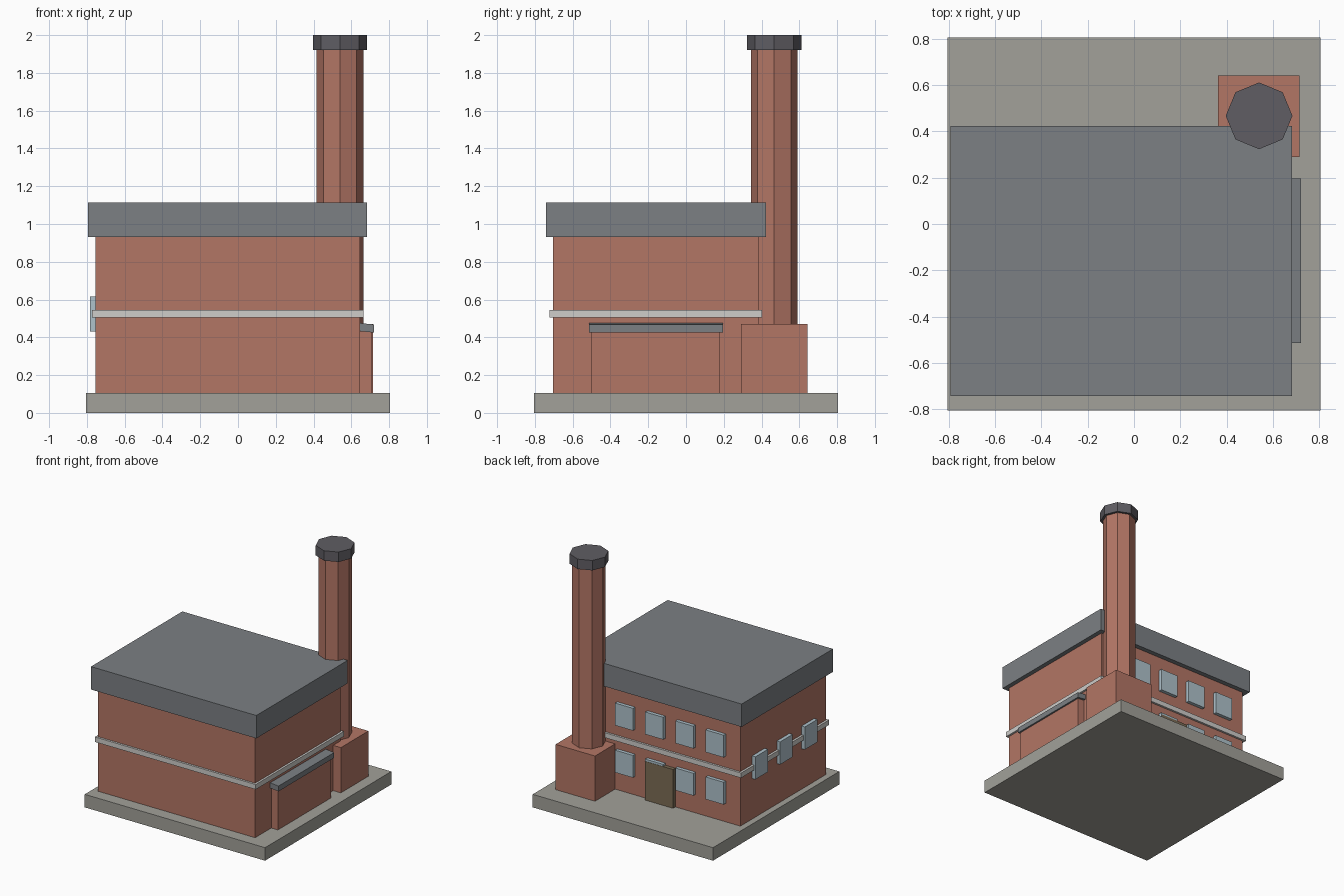
import bpy, bmesh

if "Cube" in bpy.data.objects:
    bpy.data.objects.remove(bpy.data.objects["Cube"])


def mat(name, r, g, b):
    m = bpy.data.materials.new(name)
    m.diffuse_color = (r, g, b, 1)
    m.use_nodes = True
    m.node_tree.nodes["Principled BSDF"].inputs["Base Color"].default_value = m.diffuse_color
    return m


brick = mat("brick", 0.45, 0.18, 0.13)
stone = mat("stone", 0.36, 0.355, 0.32)
slate = mat("slate", 0.20, 0.215, 0.23)
trim = mat("trim", 0.62, 0.61, 0.59)
glass = mat("glass", 0.43, 0.54, 0.60)
wood = mat("wood", 0.20, 0.15, 0.09)
soot = mat("soot", 0.115, 0.11, 0.125)


def finish(name, bm, m):
    me = bpy.data.meshes.new(name)
    bm.to_mesh(me)
    bm.free()
    me.materials.append(m)
    ob = bpy.data.objects.new(name, me)
    bpy.context.collection.objects.link(ob)
    return ob


def box(name, m, x, y, z, drop=0):
    """Box from (min, max) ranges; drop lowers the +x side to make a slope."""
    bm = bmesh.new()
    bmesh.ops.create_cube(bm, size=1)
    for v in bm.verts:
        right = v.co.x > 0
        v.co = [r[1] if c > 0 else r[0] for c, r in zip(v.co, (x, y, z))]
        if right:
            v.co.z -= drop
    return finish(name, bm, m)


def octagon(name, m, cx, cy, r, z0, z1):
    bm = bmesh.new()
    bmesh.ops.create_cone(bm, cap_ends=True, segments=8, radius1=r, radius2=r, depth=z1 - z0)
    bmesh.ops.translate(bm, verts=bm.verts, vec=(cx, cy, (z0 + z1) / 2))
    return finish(name, bm, m)


# Ground slab and main building
box("base_slab", stone, (-0.805, 0.805), (-0.805, 0.805), (0, 0.105))
box("main_walls", brick, (-0.755, 0.647), (-0.705, 0.385), (0.105, 0.94))
box("roof_slab", slate, (-0.793, 0.683), (-0.742, 0.423), (0.93, 1.115))
box("trim_band", trim, (-0.773, 0.664), (-0.722, 0.402), (0.505, 0.545))

# Low annex with slightly sloped roof
box("annex_walls", brick, (0.60, 0.706), (-0.50, 0.18), (0.105, 0.43))
box("annex_roof", slate, (0.60, 0.721), (-0.513, 0.197), (0.437, 0.48), drop=0.012)

# Chimney
box("chimney_plinth", brick, (0.363, 0.715), (0.29, 0.642), (0.105, 0.47))
octagon("chimney_shaft", brick, 0.54, 0.467, 0.124, 0.47, 1.93)
octagon("chimney_cap", soot, 0.54, 0.467, 0.144, 1.92, 2.0)

# Back wall windows in two rows
for row, z0 in enumerate((0.255, 0.635)):
    for col in range(4):
        cx = -0.545 + 0.27 * col
        box(f"back_window_{row}_{col}", glass, (cx - 0.08, cx + 0.08), (0.37, 0.413), (z0, z0 + 0.18))

# Left wall windows
for i in range(3):
    cy = -0.475 + 0.315 * i
    box(f"side_window_{i}", glass, (-0.784, -0.74), (cy - 0.08, cy + 0.08), (0.432, 0.615))

# Back door
box("back_door", wood, (-0.175, 0.075), (0.37, 0.415), (0.105, 0.418))
